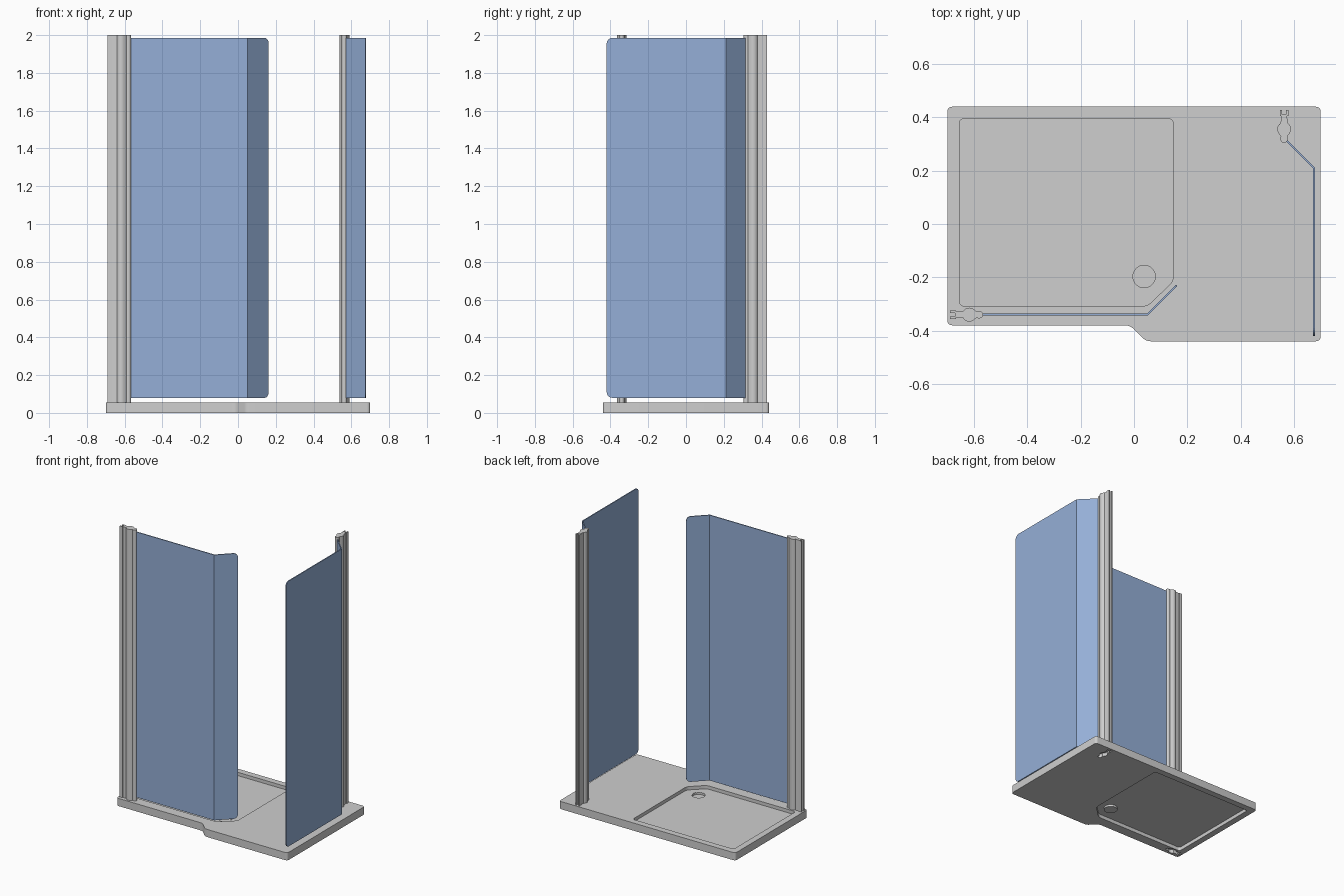
import bpy, bmesh, math
from mathutils import Vector, Matrix

cube = bpy.data.objects.get("Cube")
if cube:
    bpy.data.objects.remove(cube)


def material(name, colour):
    m = bpy.data.materials.new(name)
    m.use_nodes = True
    m.diffuse_color = (*colour, 1)
    m.node_tree.nodes["Principled BSDF"].inputs["Base Color"].default_value = (*colour, 1)
    return m


GREY = material("light grey", (0.62, 0.62, 0.62))
BLUE = material("blue glass", (0.3, 0.43, 0.68))


def add_object(name, bm, mat):
    bmesh.ops.recalc_face_normals(bm, faces=bm.faces)
    mesh = bpy.data.meshes.new(name)
    bm.to_mesh(mesh)
    bm.free()
    mesh.materials.append(mat)
    ob = bpy.data.objects.new(name, mesh)
    bpy.context.collection.objects.link(ob)
    return ob


def prism(name, points, z0, z1, mat=GREY):
    """Extrude a flat outline between two heights."""
    bm = bmesh.new()
    face = bm.faces.new([bm.verts.new((x, y, z0)) for x, y in points])
    ext = bmesh.ops.extrude_face_region(bm, geom=[face])["geom"]
    verts = [v for v in ext if isinstance(v, bmesh.types.BMVert)]
    bmesh.ops.translate(bm, verts=verts, vec=(0, 0, z1 - z0))
    return add_object(name, bm, mat)


def rounded(points, r, steps=5):
    """Round every corner of an outline."""
    pts = [Vector(p) for p in points]
    out = []
    for i, p in enumerate(pts):
        a = p + (pts[i - 1] - p).normalized() * r
        b = p + (pts[(i + 1) % len(pts)] - p).normalized() * r
        for k in range(steps + 1):
            t = k / steps
            out.append(a * (1 - t) ** 2 + p * 2 * t * (1 - t) + b * t * t)
    return out


def circle(x, y, r, n=32):
    return [(x + r * math.cos(math.tau * i / n), y + r * math.sin(math.tau * i / n))
            for i in range(n)]


def cut(target, cutters):
    """Subtract the cutters, keep the result and drop the cutters."""
    for c in cutters:
        c.hide_render = True
        mod = target.modifiers.new("cut", "BOOLEAN")
        mod.operation, mod.solver, mod.object = "DIFFERENCE", "EXACT", c
    graph = bpy.context.evaluated_depsgraph_get()
    mesh = bpy.data.meshes.new_from_object(target.evaluated_get(graph))
    target.modifiers.clear()
    target.data = mesh
    for c in cutters:
        bpy.data.objects.remove(c)


# Post cross-section: wall channel, round hinge barrel, small glass clamp
def post_profile(place):
    half = [(0, 0.007), (0, 0.016), (0.022, 0.016), (0.022, 0.011)]
    for a in range(150, 45, -15):
        t = math.radians(a)
        half.append((0.072 + 0.026 * math.cos(t), 0.026 * math.sin(t)))
    for a in range(120, -1, -20):
        t = math.radians(a)
        half.append((0.108 + 0.016 * math.cos(t), 0.014 * math.sin(t)))
    slot = [(0.018, 0.007)]
    lower = [(u, -v) for u, v in reversed(half[:-1])]
    points = half + lower + [(0.018, -0.007)] + slot
    return [(place @ Vector((u, v, 0))).to_2d() for u, v in points]


PLACES = {
    "right": Matrix.Translation((-0.69, -0.34, 0)),
    "left": Matrix.Translation((0.563, 0.428, 0)) @ Matrix.Rotation(-math.pi / 2, 4, "Z"),
}

# Tray with a thin sunken floor, open above and below
TOP = 0.055
tray = prism("shower_tray", rounded([(-0.7, -0.38), (-0.015, -0.38), (0.045, -0.44),
             (0.7, -0.44), (0.7, 0.44), (-0.7, 0.44)], 0.02), 0, TOP)
basin = rounded([(-0.655, -0.308), (0.05, -0.308), (0.147, -0.215),
                 (0.147, 0.395), (-0.655, 0.395)], 0.02)
DRAIN = (0.038, -0.197)
cut(tray, [prism("basin_cutter", basin, 0.031, 0.1),
           prism("underside_cutter", basin, -0.1, 0.026),
           prism("drain_cutter", circle(*DRAIN, 0.043), 0.01, 0.05)]
    + [prism("socket_cutter", post_profile(p), -0.1, 0.025) for p in PLACES.values()])

# Drain cup below the floor
drain = prism("drain_cup", circle(*DRAIN, 0.045), 0.012, 0.029)
cut(drain, [prism("cup_cutter", circle(*DRAIN, 0.042), 0.016, 0.1)])

# Wall posts
for side, place in PLACES.items():
    prism(side + "_wall_post", post_profile(place), TOP, 2.0)


def glass_panel(name, start, bend, end, z0=0.08, z1=1.985, r=0.03):
    """Bent pane whose free end has rounded corners."""
    a, b, c = Vector(start), Vector(bend), Vector(end)
    run = (c - b).normalized()
    columns = [(a, 0), (b, 0)]
    for i in range(7):
        t = math.radians(15 * i)
        columns.append((c - run * r * (1 - math.sin(t)), r * (1 - math.cos(t))))
    bm = bmesh.new()
    rows = [(bm.verts.new((*p, z0 + d)), bm.verts.new((*p, z1 - d))) for p, d in columns]
    for (p, q), (s, t) in zip(rows, rows[1:]):
        bm.faces.new((p, s, t, q))
    ob = add_object(name, bm, BLUE)
    mod = ob.modifiers.new("thickness", "SOLIDIFY")
    mod.thickness, mod.offset, mod.use_even_offset = 0.007, 0, True
    return ob


glass_panel("right_glass_panel", (-0.572, -0.34), (0.05, -0.34), (0.16, -0.23))
glass_panel("left_glass_panel", (0.57, 0.315), (0.675, 0.21), (0.675, -0.42))

# Smooth the round parts, keep real corners crisp
bpy.ops.object.select_all(action="DESELECT")
for ob in bpy.context.collection.objects:
    if ob.type == "MESH" and ob.name.endswith(("post", "tray", "cup")):
        ob.select_set(True)
        bpy.context.view_layer.objects.active = ob
bpy.ops.object.shade_smooth_by_angle(angle=math.radians(30))
